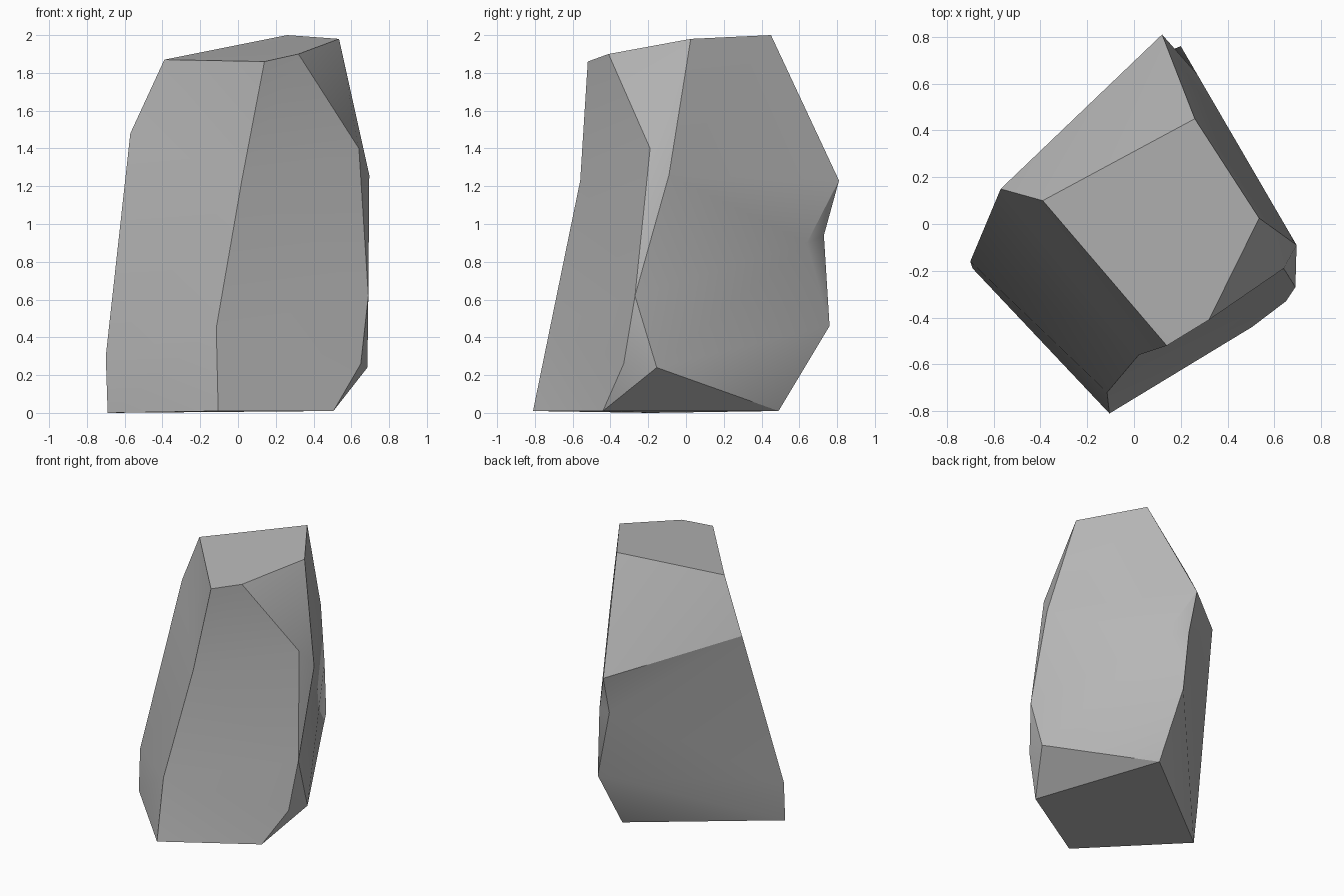
import bpy
import bmesh
import math

cube = bpy.data.objects.get("Cube")
if cube:
    bpy.data.objects.remove(cube, do_unlink=True)


def make_material(name, colour):
    mat = bpy.data.materials.new(name)
    mat.use_nodes = True
    mat.diffuse_color = colour
    mat.node_tree.nodes["Principled BSDF"].inputs["Base Color"].default_value = colour
    return mat


# Corners of the boulder, one letter each
corners = {
    # flat top
    "A": (-.39, .10, 1.87), "B": (.14, -.52, 1.86), "C": (.32, -.41, 1.9),
    "D": (.535, .025, 1.98), "E": (.26, .45, 2),
    # shoulders
    "F": (-.57, .15, 1.48), "G": (.12, .81, 1.23), "P": (.695, -.09, 1.26),
    "T": (.64, -.19, 1.4), "X": (.02, -.56, 1.23),
    # chip in the rear edge
    "M": (.125, .73, .94), "N": (.27, .64, .9),
    # lower flanks
    "H": (.2, .76, .46), "J": (-.7, -.16, .3), "Q": (.685, -.155, .24),
    "R": (.65, -.33, .26), "S": (.69, -.27, .62), "W": (-.115, -.72, .45),
    # foot
    "I": (-.69, -.19, 0), "K": (.185, .49, .01), "U": (.505, -.44, .01),
    "V": (-.105, -.81, .01),
}

# Facets, spelled by their corners
facets = {
    "top": ["ABCDE"],
    "back": ["AEGF", "FGMHIJ", "HIK"],
    "chip": ["GNM", "MNH"],
    "right side": ["DEGNP", "PNHQS", "QRS"],
    "right undercut": ["HKQ", "KUQ", "URQ"],
    "front corner": ["CDPT", "PTS"],
    "front right": ["BCTX", "XTS", "XSRUVW"],
    "front left": ["ABX", "AXWJF", "JWVI"],
    "foot": ["IVUK"],
}

bm = bmesh.new()
verts = {letter: bm.verts.new(co) for letter, co in corners.items()}
for group in facets.values():
    for word in group:
        bm.faces.new([verts[letter] for letter in word])
bmesh.ops.recalc_face_normals(bm, faces=bm.faces)
bmesh.ops.triangulate(bm, faces=[f for f in bm.faces if len(f.verts) > 3])

mesh = bpy.data.meshes.new("boulder")
bm.to_mesh(mesh)
bm.free()
mesh.materials.append(make_material("stone grey", (.47, .47, .47, 1)))

boulder = bpy.data.objects.new("boulder", mesh)
bpy.context.collection.objects.link(boulder)

# Soften shallow creases, keep the hard edges crisp
bpy.ops.object.select_all(action="DESELECT")
boulder.select_set(True)
bpy.context.view_layer.objects.active = boulder
bpy.ops.object.shade_smooth_by_angle(angle=math.radians(30))
